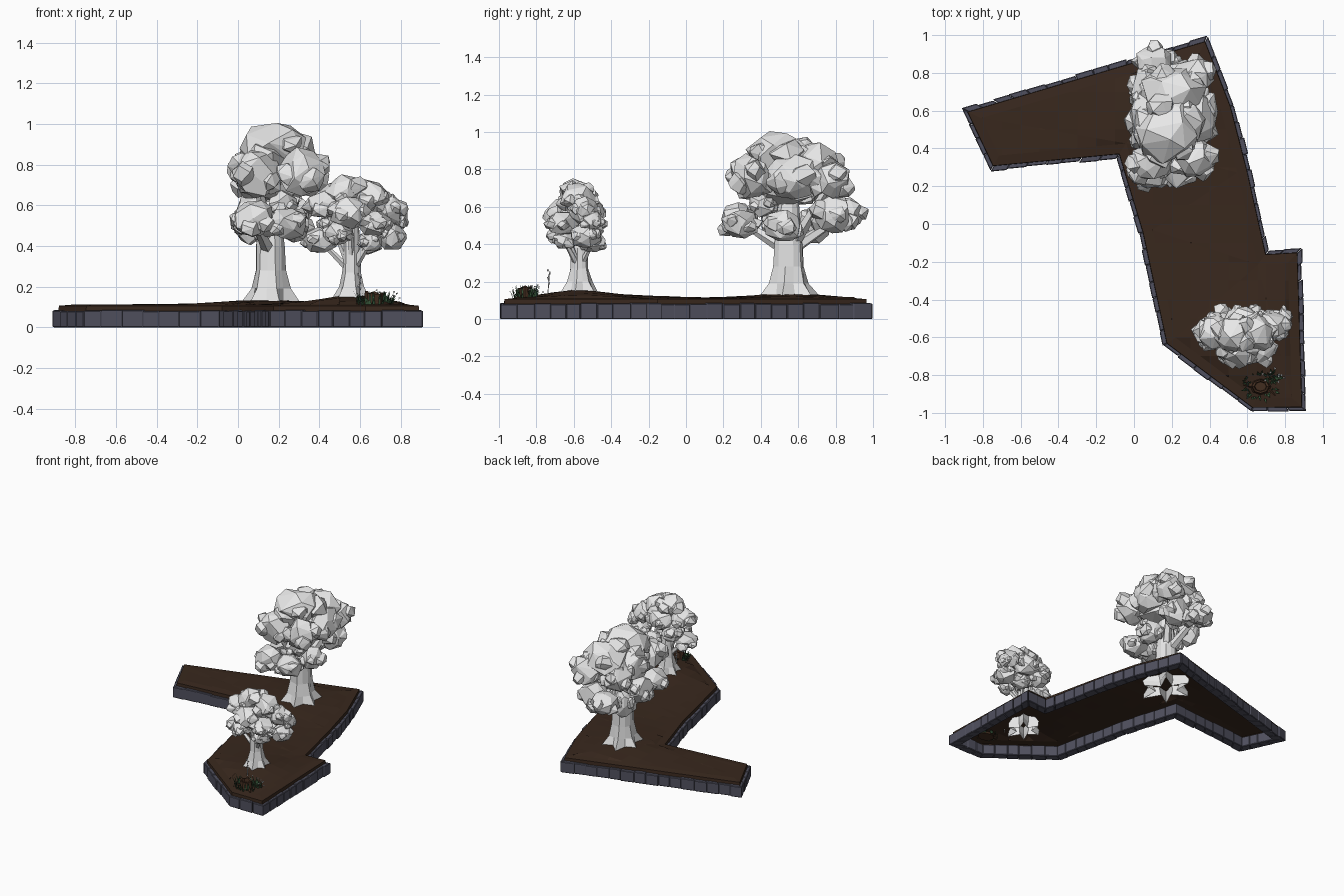
import bpy, bmesh, math, random
from mathutils import Vector

if "Cube" in bpy.data.objects:
    bpy.data.objects.remove(bpy.data.objects["Cube"])

random.seed(7)
R = random.uniform


def material(name, rgb):
    m = bpy.data.materials.new(name)
    m.diffuse_color = (*rgb, 1)
    m.use_nodes = True
    m.node_tree.nodes["Principled BSDF"].inputs["Base Color"].default_value = m.diffuse_color
    return m


SOIL = material("dark soil", (0.040, 0.021, 0.0125))
STONE = material("slate stone", (0.080, 0.080, 0.112))
PALE = material("pale grey", (0.8, 0.8, 0.8))
BARK = material("stump bark", (0.055, 0.026, 0.014))
GRASS = material("grass green", (0.04, 0.10, 0.045))


def finish(bm, name, mat, fix=True):
    if fix:
        bmesh.ops.recalc_face_normals(bm, faces=bm.faces[:])
    me = bpy.data.meshes.new(name)
    bm.to_mesh(me)
    bm.free()
    me.materials.append(mat)
    ob = bpy.data.objects.new(name, me)
    bpy.context.collection.objects.link(ob)
    return ob


# bed outline, counter-clockwise
OUTLINE = [Vector(p) for p in [
    (-.914, .608), (-.76, .283), (-.095, .346), (.025, -.05), (.153, -.645), (.62, -.995),
    (.913, -.993), (.887, -.127), (.715, -.137), (.62, .29), (.532, .63), (.39, .994)]]


def offset(d):
    """Outline moved inward by d with mitred corners."""
    out, n = [], len(OUTLINE)
    for i, p in enumerate(OUTLINE):
        a = (p - OUTLINE[i - 1]).normalized()
        b = (OUTLINE[(i + 1) % n] - p).normalized()
        na, nb = Vector((-a.y, a.x)), Vector((-b.y, b.x))
        out.append(p + (na + nb) * (d / (1 + na.dot(nb))))
    return out


# stone curb: a row of uneven blocks on each edge
bm = bmesh.new()
inner = offset(.065)
for i, a in enumerate(OUTLINE):
    j = (i + 1) % len(OUTLINE)
    b, c, d = OUTLINE[j], inner[i], inner[j]
    count = max(1, round((b - a).length / .09))
    along = (b - a).normalized()
    out = Vector((along.y, -along.x))
    cuts = [0] + [(k + R(-.12, .12)) / count for k in range(1, count)] + [1]
    for k in range(count):
        s, t = cuts[k], cuts[k + 1]
        push, top = out * R(-.005, .006), R(.079, .086)
        base = [a.lerp(b, s) + push, a.lerp(b, t) + push, c.lerp(d, t), c.lerp(d, s)]
        lo = [bm.verts.new((p.x, p.y, 0)) for p in base]
        hi = [bm.verts.new((p.x, p.y, top)) for p in base]
        bm.faces.new(lo[::-1])
        bm.faces.new(hi)
        for q in range(4):
            w = (q + 1) % 4
            bm.faces.new((lo[q], lo[w], hi[w], hi[q]))
bmesh.ops.bevel(bm, geom=bm.edges[:], offset=.004, segments=1, affect='EDGES')
finish(bm, "stone_curb", STONE)


# soil: skirt, raised rim and gently mounded bed
def ground(x, y):
    h = .112
    for cx, cy, amp, s in ((.56, -.57, .045, .16), (.15, .55, .024, .2), (.4, -.2, .010, .15)):
        h += amp * math.exp(-((x - cx) ** 2 + (y - cy) ** 2) / (2 * s * s))
    return h


bm = bmesh.new()
rings = [[bm.verts.new((p.x, p.y, z)) for p in offset(d)]
         for d, z in ((.022, .078), (.024, .106), (.075, .112))]
for lo, hi in zip(rings, rings[1:]):
    for i in range(len(lo)):
        j = (i + 1) % len(lo)
        bm.faces.new((lo[i], lo[j], hi[j], hi[i]))
finish(bm, "soil_rim", SOIL, False)
bm = bmesh.new()
bm.faces.new([bm.verts.new((p.x, p.y, .112)) for p in offset(.075)])
bm.normal_update()
bmesh.ops.triangulate(bm, faces=bm.faces[:])
for k in range(-9, 10):
    for axis in ((1, 0, 0), (0, 1, 0)):
        bmesh.ops.bisect_plane(bm, geom=bm.verts[:] + bm.edges[:] + bm.faces[:],
                               plane_co=Vector(axis) * k * .1, plane_no=axis)
for v in bm.verts:
    if not v.is_boundary:
        v.co.z = ground(v.co.x, v.co.y) + R(-.002, .002)
finish(bm, "soil_bed", SOIL, False)


# tree helpers
def loft(bm, rings, bottom=True):
    loops = [[bm.verts.new(p) for p in ring] for ring in rings]
    n = len(loops[0])
    for lo, hi in zip(loops, loops[1:]):
        for i in range(n):
            bm.faces.new((lo[i], lo[(i + 1) % n], hi[(i + 1) % n], hi[i]))
    if bottom:
        bm.faces.new(loops[0][::-1])
    bm.faces.new(loops[-1])


def tube(bm, p, q, r0, r1, sides=5):
    p, q = Vector(p), Vector(q)
    turn = (q - p).to_track_quat('Z', 'Y')
    circle = [Vector((math.cos(t), math.sin(t), 0))
              for t in (2 * math.pi * k / sides for k in range(sides))]
    loft(bm, [[c + turn @ (v * r) for v in circle] for c, r in ((p, r0), (q, r1))])


def blob(bm, c, rx, ry, rz, n=22):
    """Irregular faceted boulder of foliage: hull of scattered sphere points."""
    pts = []
    spin = R(0, 6)
    for k in range(n):
        z = 1 - 2 * (k + .5) / n
        t = spin + k * 2.39996 + R(-.5, .5)
        r, g = math.sqrt(1 - z * z), R(.9, 1.12)
        pts.append(bm.verts.new((c[0] + rx * g * r * math.cos(t),
                                 c[1] + ry * g * r * math.sin(t), c[2] + rz * g * z)))
    bmesh.ops.convex_hull(bm, input=pts)
    loose = [v for v in pts if v.is_valid and not v.link_faces]
    bmesh.ops.delete(bm, geom=loose, context='VERTS')


def tree(name, x, y, profile, fork, blobs, lumps):
    bm = bmesh.new()
    rings = []
    for z, r, flare in profile:
        ring = []
        for k in range(12):
            t = math.pi * k / 6 + .3
            s = r * (1 + (flare if k % 2 else -flare) + R(-.06, .06))
            ring.append((x + s * math.cos(t), y + s * 1.1 * math.sin(t), z))
        rings.append(ring)
    loft(bm, rings, False)
    top = profile[-1][1]
    for bx, by, bz, *_ in blobs[::2]:
        tube(bm, (x, y, min(fork, bz - .08)), (bx, by, bz), top * .8, top * .4)
    finish(bm, name + "_trunk", PALE)
    bm = bmesh.new()
    for bx, by, bz, rx, ry, rz in blobs:
        blob(bm, (bx, by, bz), rx, ry, rz)
        for k in range(lumps):
            t, f = 2 * math.pi * (k + R(0, .6)) / lumps, R(.42, .6)
            blob(bm, (bx + rx * .68 * math.cos(t), by + ry * .68 * math.sin(t),
                      bz + rz * R(-.5, .35)), rx * f, ry * f, rz * f, 14)
    finish(bm, name + "_foliage", PALE)


# large tree
tree("large_tree", .16, .55,
     [(.05, .125, .42), (.085, .135, .34), (.13, .118, .22), (.19, .092, .10), (.28, .074, .04),
      (.40, .070, 0), (.52, .06, 0), (.7, .045, 0)], .36,
     [(.18, .5, .875, .17, .18, .135), (.21, .69, .82, .17, .15, .13),
      (.09, .33, .76, .12, .11, .12), (.31, .35, .76, .12, .11, .12),
      (.07, .56, .76, .11, .15, .12), (.33, .57, .76, .11, .15, .12),
      (.31, .78, .74, .11, .11, .11), (.09, .72, .73, .11, .12, .11),
      (.19, .52, .70, .15, .17, .10), (.22, .41, .61, .08, .08, .07),
      (.08, .28, .53, .11, .10, .09), (.24, .29, .51, .10, .10, .08),
      (.11, .86, .57, .10, .10, .09), (.25, .78, .56, .11, .11, .11),
      (.06, .49, .55, .09, .10, .10), (.28, .52, .50, .08, .10, .09),
      (.06, .69, .51, .08, .08, .11)], 5)

# small tree
tree("small_tree", .56, -.57,
     [(.06, .085, .42), (.10, .092, .34), (.15, .078, .2), (.2, .058, .1), (.27, .045, .03),
      (.38, .042, 0), (.5, .035, 0), (.6, .025, 0)], .27,
     [(.53, -.58, .665, .10, .10, .085), (.65, -.58, .645, .10, .10, .08),
      (.43, -.57, .60, .095, .095, .07), (.735, -.54, .575, .085, .085, .08),
      (.55, -.67, .56, .10, .09, .08), (.58, -.51, .57, .11, .08, .08),
      (.40, -.58, .43, .085, .08, .065), (.755, -.54, .44, .07, .085, .065),
      (.67, -.66, .51, .085, .085, .07), (.47, -.51, .49, .075, .075, .06),
      (.64, -.50, .41, .07, .07, .055), (.49, -.66, .46, .07, .075, .06),
      (.65, -.65, .42, .06, .06, .05), (.80, -.50, .53, .04, .06, .05)], 5)

# broken tree stump with two roots
bm = bmesh.new()
sx, sy = .67, -.86
dirs = [(math.cos(2 * math.pi * k / 8), math.sin(2 * math.pi * k / 8)) for k in range(8)]
jag = [R(-.012, .012) for _ in dirs]
loft(bm, [[(sx + r * a, sy + r * .8 * b, z + j * s) for (a, b), j in zip(dirs, jag)]
          for r, z, s in ((.065, .10, 0), (.05, .125, 0), (.046, .17, 1), (.033, .17, 1), (.03, .145, 0))])
tube(bm, (sx + .02, sy, .12), (sx + .075, sy - .05, .112), .018, .006)
tube(bm, (sx - .02, sy, .12), (sx - .09, sy + .01, .112), .018, .006)
finish(bm, "stump", BARK)

# grass blades around the stump, a leafy clump with pale flowers beside it
grass, flowers = bmesh.new(), bmesh.new()
for k in range(70):
    t = R(0, 6.28)
    cx, cy, d = (sx, sy, R(.05, .08)) if k < 40 else (sx + .06, sy + .045, R(.005, .035))
    p = Vector((cx + 1.1 * d * math.cos(t), cy + .85 * d * math.sin(t), .108))
    lean = Vector((math.cos(t), math.sin(t), 0)) * R(.01, .03)
    side = Vector((-math.sin(t), math.cos(t), 0)) * .0055
    tip = p + lean + Vector((0, 0, R(.03, .075)))
    mid = p.lerp(tip, .55) - lean * .2
    v = [grass.verts.new(q) for q in (p - side, p + side, mid + side, mid - side, tip)]
    grass.faces.new(v[:4])
    grass.faces.new((v[3], v[2], v[4]))
    if k >= 40 and k % 3 == 0:
        blob(flowers, tip, .007, .007, .004, 8)
finish(grass, "grass_blades", GRASS, False)
# tall thin sprig
tube(flowers, (.60, -.74, .11), (.595, -.73, .255), .003, .002, 4)
for k in range(6):
    blob(flowers, (.597 + R(-.006, .006), -.733 + R(-.006, .006), .19 + k * .014), .005, .006, .009, 8)
finish(flowers, "flowers_and_sprig", PALE)
